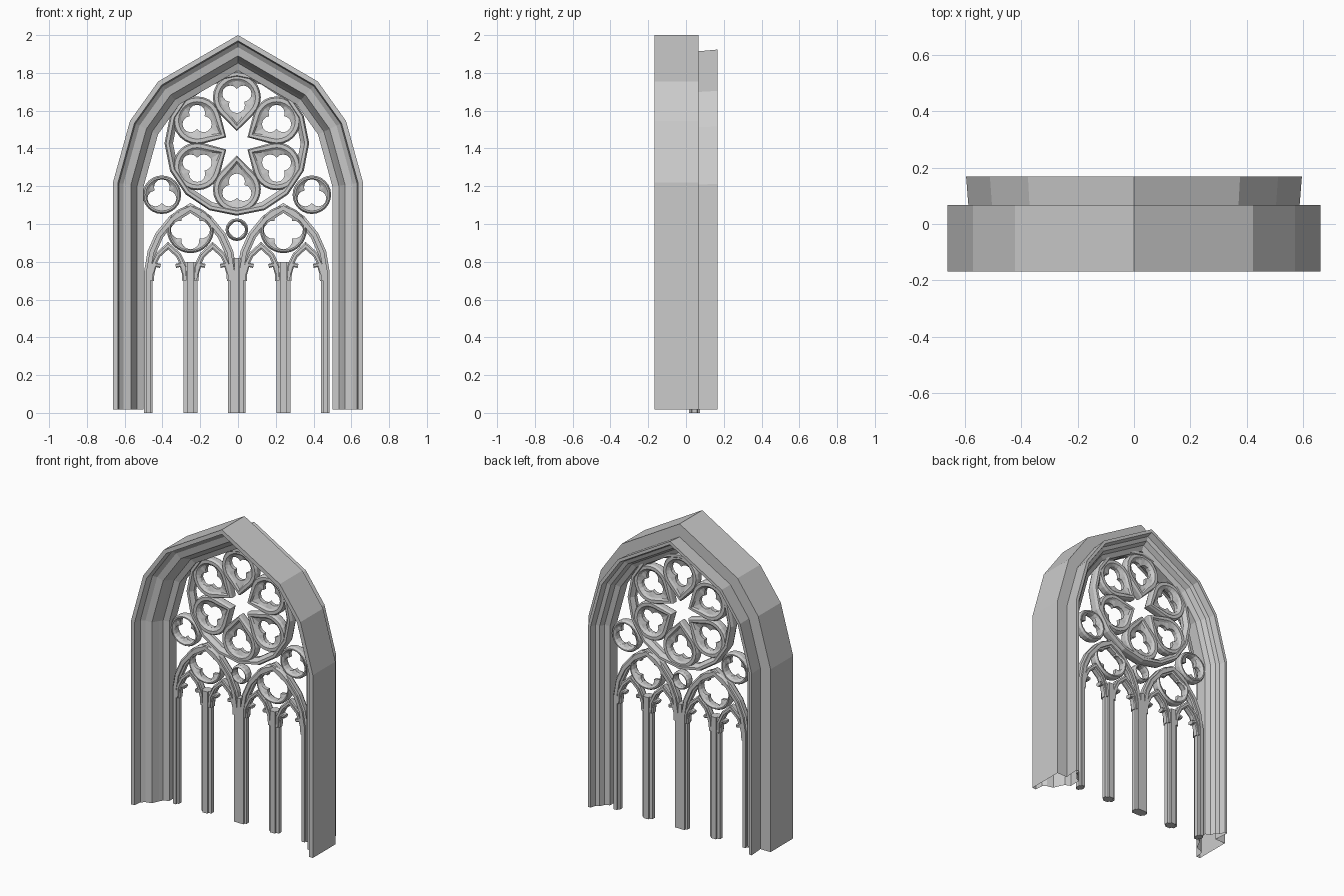
import bpy, bmesh
from math import sin, cos, pi, sqrt, acos, radians
from mathutils import Vector

if "Cube" in bpy.data.objects:
    bpy.data.objects.remove(bpy.data.objects["Cube"])

DX = -0.006     # tracery sits a touch left of centre
YC = 0.045      # tracery mid-plane


def make_object(name, rows, closed, cap=True):
    """Skin a list of closed cross-sections into one solid."""
    bm = bmesh.new()
    vs = [[bm.verts.new(p) for p in row] for row in rows]
    n, m = len(vs), len(vs[0])
    for i in range(n if closed else n - 1):
        a, b = vs[i], vs[(i + 1) % n]
        for j in range(m):
            k = (j + 1) % m
            bm.faces.new((a[j], a[k], b[k], b[j]))
    if cap and not closed:
        bm.faces.new(vs[0])
        bm.faces.new(vs[-1])
    bmesh.ops.recalc_face_normals(bm, faces=bm.faces)
    me = bpy.data.meshes.new(name)
    bm.to_mesh(me)
    bm.free()
    ob = bpy.data.objects.new(name, me)
    bpy.context.collection.objects.link(ob)
    return ob


def sweep(name, path, profile, cap=True):
    """Mitred sweep of (inward offset, y) profile along an x-z path."""
    pts = [Vector(p) for p in path]
    dirs = [(b - a).normalized() for a, b in zip(pts, pts[1:])]
    norms = [Vector((d.y, -d.x)) for d in dirs]
    rows = []
    for i, p in enumerate(pts):
        n1, n2 = norms[max(i - 1, 0)], norms[min(i, len(norms) - 1)]
        m = (n1 + n2) / max(1 + n1.dot(n2), 0.4)
        rows.append([(p.x + m.x * d, y, p.y + m.y * d) for d, y in profile])
    return make_object(name, rows, False, cap)


def mirrored(half):
    """Mirror a left-half path, ending on x = 0, to the right."""
    return half + [(-x, z) for x, z in reversed(half[:-1])]


def bar(w, h=0.03):
    """Moulded bar section: narrow front and back, stepped sides."""
    a, b = w / 2, w / 4
    return [(-a, YC - .014), (-b, YC - .018), (-b, YC - h), (b, YC - h), (b, YC - .018), (a, YC - .014),
            (a, YC + .014), (b, YC + .018), (b, YC + h), (-b, YC + h), (-b, YC + .018), (-a, YC + .014)]


def lobed(k, c, a):
    """Radius of a foil opening with k lobes."""
    def r(phi):
        t = (phi + pi / k) % (2 * pi / k) - pi / k
        return c * cos(t) + sqrt(max(a * a - (c * sin(t)) ** 2, 0))
    return r


def teardrop(R, L):
    """Circle of radius R drawn out to a point at distance L."""
    beta = acos(R / L)

    def r(phi):
        t = abs((phi + pi) % (2 * pi) - pi)
        return R / cos(beta - t) if t < beta else R
    return r


def ring(name, cx, cz, outer, inner, n, rot=pi / 2, rim=0.02, h=0.03):
    """Ring with a raised rim and a thinner web reaching the opening."""
    rows = []
    for i in range(n):
        phi = 2 * pi * i / n
        ro, ri = outer(phi), inner(phi)
        mid = max(ro - rim, ri + 0.004)
        low = max(mid - 0.012, ri + 0.002)
        sec = [(ro, -.016), (ro - .008, -h), (mid, -h), (low, -.02), (ri, -.012),
               (ri, .012), (low, .02), (mid, h), (ro - .008, h), (ro, .016)]
        c, s = cos(phi + rot), sin(phi + rot)
        rows.append([(cx + r * c, YC + y, cz + r * s) for r, y in sec])
    return make_object(name, rows, True)


# Outer pointed frame, open at the feet
frame_path = mirrored([(-.662, .018), (-.662, 1.22), (-.572, 1.545), (-.422, 1.755), (0, 2.0)])
frame_profile = [(0, -.168), (.026, -.168), (.032, -.115), (.055, -.095), (.095, -.085), (.115, -.04),
                 (.128, -.015), (.162, .0), (.162, .075), (.132, .09), (.118, .12), (.095, .13),
                 (.085, .168), (.066, .168), (.074, .067), (0, .067)]
sweep("outer_frame", frame_path, frame_profile, cap=False)

# Rose: large sixteen-sided ring with six pointed trefoil rings
RZ = 1.427
ring("rose_ring", DX, RZ, lambda p: .383, lambda p: .338, 16, rim=.024, h=.035)
for i in range(6):
    a = pi / 2 + i * pi / 3
    ring(f"rose_foil_{i}", DX + .243 * cos(a), RZ + .243 * sin(a),
         teardrop(.127, .178), lobed(3, .04, .043), 24, rot=a + pi, rim=.028)

# Small eye between the two arches
ring("centre_eye", DX, .97, lambda p: .06, lobed(4, .014, .03), 16, rim=.012)

# Centre mullion strip
sweep("centre_mullion", [(DX, 0), (DX, .82)], bar(.05, .03))

for side, s in (("left", -1), ("right", 1)):
    cx = DX + s * .246

    def at(path, x0=0):
        return [(cx + x0 + x, z) for x, z in path]

    # Sub-arch with its jambs
    arch = mirrored([(-.222, 0), (-.222, .75), (-.205, .85), (-.165, .94), (-.095, 1.025), (0, 1.085)])
    sweep(f"{side}_sub_arch", at(arch), bar(.045))
    # Dividing mullion
    sweep(f"{side}_mullion", at([(0, 0), (0, .80)]), bar(.074))
    # Quatrefoil in the arch head, trefoil in the outer spandrel
    ring(f"{side}_quatrefoil", cx, .97, lambda p: .124, lobed(4, .056, .048), 32, rim=.015)
    ring(f"{side}_spandrel_trefoil", DX + s * .397, 1.155, lambda p: .102,
         lobed(3, .04, .042), 24, rim=.016)
    # Lancet heads with cusps
    for j, t in enumerate((-1, 1)):
        x0 = t * .118
        head = mirrored([(-.09, .70), (-.086, .77), (-.055, .835), (0, .885)])
        sweep(f"{side}_lancet_head_{j}", at(head, x0), bar(.03, .026))
        for k, m in enumerate((-1, 1)):
            cusp = [(m * .085, .735), (m * .07, .785), (m * .04, .778)]
            sweep(f"{side}_lancet_cusp_{j}{k}", at(cusp, x0), bar(.022, .02))
